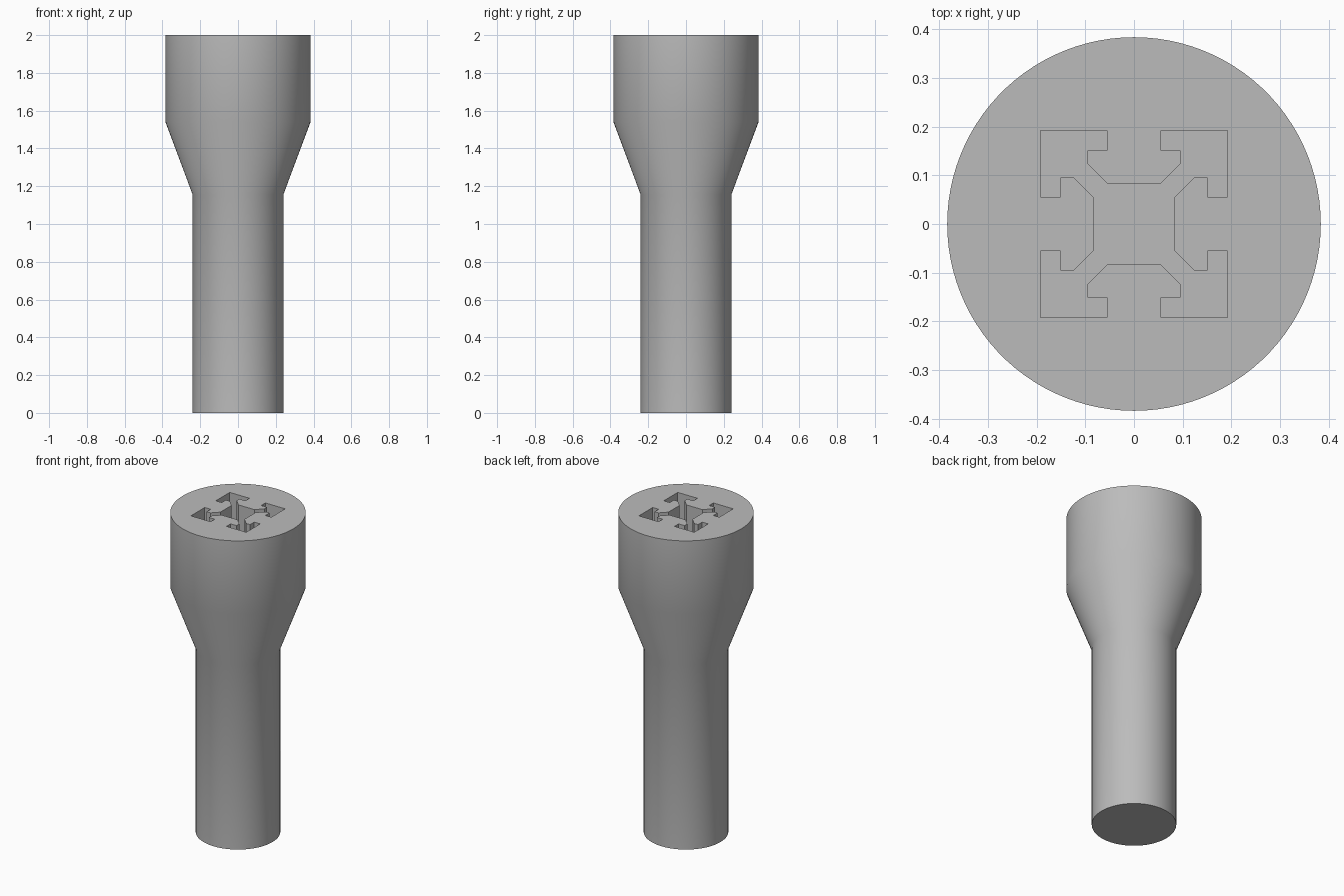
import bpy
import bmesh
import math
from mathutils import Matrix, Vector

default = bpy.data.objects.get("Cube")
if default:
    bpy.data.objects.remove(default, do_unlink=True)

TOP = 2.0
SOCKET_FLOOR = 1.615
SEGMENTS = 100

grey = bpy.data.materials.new("plain_grey")
grey.use_nodes = True
colour = (0.5, 0.5, 0.5, 1)
grey.diffuse_color = colour
grey.node_tree.nodes["Principled BSDF"].inputs["Base Color"].default_value = colour


def make_object(name, bm):
    bmesh.ops.recalc_face_normals(bm, faces=bm.faces)
    mesh = bpy.data.meshes.new(name)
    bm.to_mesh(mesh)
    bm.free()
    mesh.materials.append(grey)
    obj = bpy.data.objects.new(name, mesh)
    bpy.context.collection.objects.link(obj)
    return obj


# Turned body: shaft, flared neck and head, as rings joined by quads
bm = bmesh.new()
rings = []
for radius, z in [(0.24, 0), (0.24, 1.155), (0.384, 1.54), (0.384, TOP)]:
    ring = bmesh.ops.create_circle(bm, segments=SEGMENTS, radius=radius,
                                   matrix=Matrix.Translation((0, 0, z)))
    rings.append(ring["verts"])
for low, high in zip(rings, rings[1:]):
    for i in range(SEGMENTS):
        j = (i + 1) % SEGMENTS
        bm.faces.new((low[i], low[j], high[j], high[i]))
bm.faces.new(rings[0])
bm.faces.new(rings[-1])
body = make_object("foot_body", bm)

# Slotted-rail socket: one corner outline, turned four times
half_corner = [(0.083, 0.055), (0.124, 0.096), (0.151, 0.096),
               (0.151, 0.055), (0.192, 0.055)]
corner = half_corner + [(0.192, 0.192)] + [(y, x) for x, y in reversed(half_corner)]
bm = bmesh.new()
outline = []
for turn in range(4):
    spin = Matrix.Rotation(turn * math.pi / 2, 3, "Z")
    outline += [bm.verts.new(spin @ Vector((x, y, SOCKET_FLOOR))) for x, y in corner]
floor = bm.faces.new(outline)
raised = bmesh.ops.extrude_face_region(bm, geom=[floor])["geom"]
bmesh.ops.translate(bm, vec=(0, 0, TOP - SOCKET_FLOOR + 0.1),
                    verts=[v for v in raised if isinstance(v, bmesh.types.BMVert)])
cutter = make_object("socket_cutter", bm)
cutter.hide_render = True

# Cut the socket into the head
cut = body.modifiers.new("socket", "BOOLEAN")
cut.operation = "DIFFERENCE"
cut.solver = "EXACT"
cut.object = cutter
bpy.ops.object.select_all(action="DESELECT")
body.select_set(True)
bpy.context.view_layer.objects.active = body
bpy.ops.object.modifier_apply(modifier=cut.name)
bpy.data.objects.remove(cutter, do_unlink=True)

# Round sides smooth, rims and socket sharp
bpy.ops.object.shade_smooth_by_angle(angle=math.radians(30))
